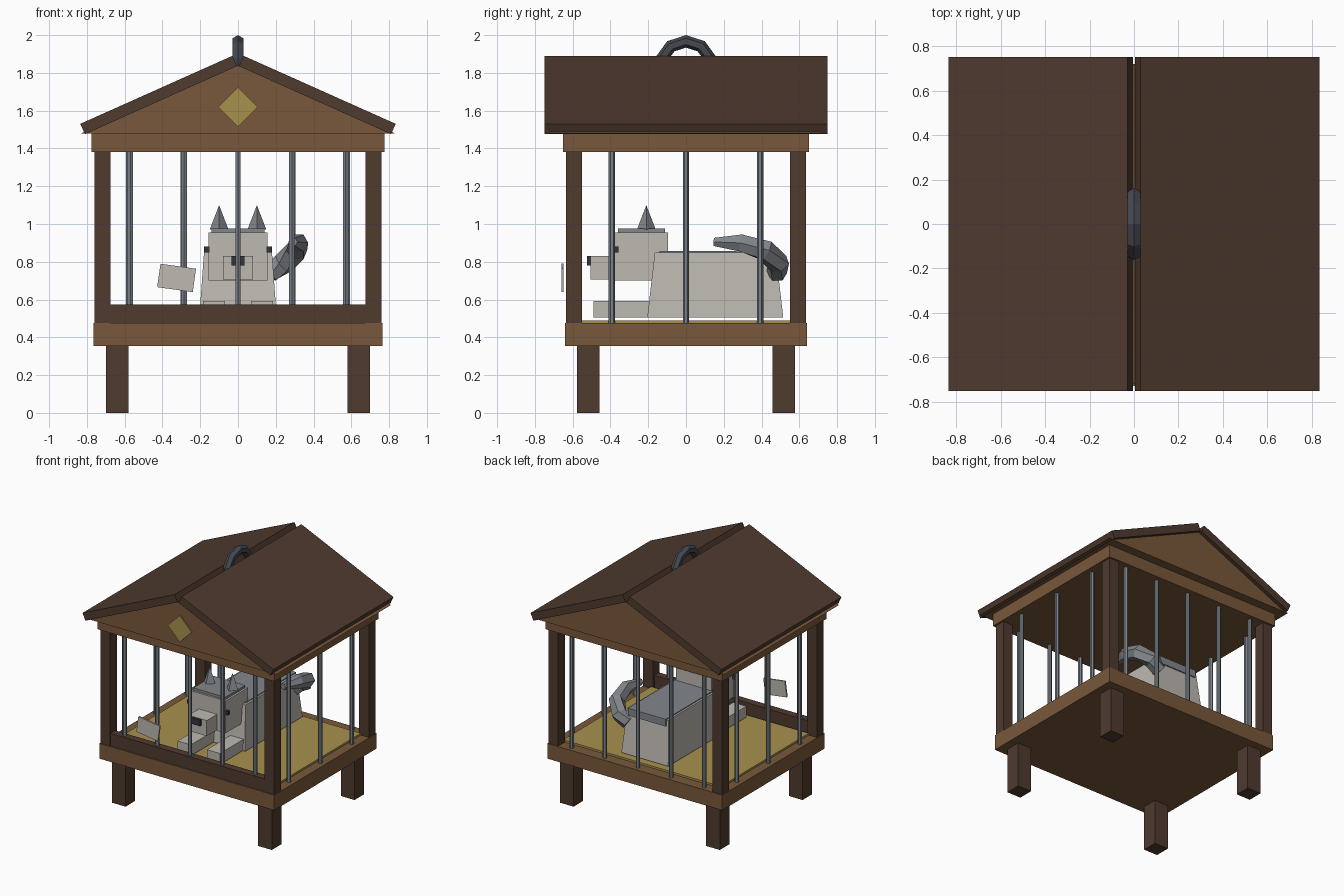
import bpy, bmesh, math
from mathutils import Matrix, Vector

if "Cube" in bpy.data.objects:
    bpy.data.objects.remove(bpy.data.objects["Cube"])


def material(name, r, g, b):
    m = bpy.data.materials.new(name)
    m.use_nodes = True
    m.diffuse_color = (r, g, b, 1)
    m.node_tree.nodes["Principled BSDF"].inputs["Base Color"].default_value = (r, g, b, 1)
    return m


light_wood = material("light wood", .19, .098, .044)
dark_wood = material("dark wood", .078, .043, .028)
straw = material("straw yellow", .39, .285, .075)
steel = material("steel", .2, .225, .255)
iron = material("dark iron", .06, .065, .08)
pale_fur = material("pale fur", .51, .48, .44)
grey_fur = material("grey fur", .225, .24, .26)
black = material("charcoal", .035, .035, .04)


def finish(name, bm, mat, matrix=None):
    """Turn a bmesh into a named object with one material."""
    if matrix:
        bm.transform(matrix)
    bmesh.ops.recalc_face_normals(bm, faces=bm.faces)
    mesh = bpy.data.meshes.new(name)
    bm.to_mesh(mesh)
    bm.free()
    mesh.materials.append(mat)
    ob = bpy.data.objects.new(name, mesh)
    bpy.context.collection.objects.link(ob)
    return ob


def box(name, x, y, z, mat, inset=(0, 0), turn=None):
    """Box from ranges; inset tapers the top, turn rotates about the centre."""
    bm = bmesh.new()
    bmesh.ops.create_cube(bm, size=1)
    size = Vector((x[1] - x[0], y[1] - y[0], z[1] - z[0]))
    centre = Vector((x[0] + x[1], y[0] + y[1], z[0] + z[1])) / 2
    for v in bm.verts:
        top = v.co.z > 0
        v.co = v.co * size
        if top:
            v.co.x -= math.copysign(inset[0], v.co.x)
            v.co.y -= math.copysign(inset[1], v.co.y)
    spin = Matrix.Rotation(turn, 4, 'Y') if turn else Matrix()
    return finish(name, bm, mat, Matrix.Translation(centre) @ spin)


def span(side, a, b):
    return sorted((side * a, side * b))


def cone(name, sides, r1, r2, x, y, z, mat):
    bm = bmesh.new()
    bmesh.ops.create_cone(bm, cap_ends=True, segments=sides, radius1=r1,
                          radius2=r2, depth=z[1] - z[0])
    return finish(name, bm, mat, Matrix.Translation((x, y, sum(z) / 2)))


# Platform, straw floor and top frame
box("platform", (-.765, .765), (-.64, .64), (.355, .475), light_wood)
box("straw_floor", (-.69, .69), (-.55, .55), (.47, .49), straw)
box("top_frame", (-.775, .775), (-.65, .65), (1.38, 1.478), light_wood)
box("front_rail", (-.69, .69), (-.63, -.57), (.475, .575), dark_wood)

# Legs, posts and roof slabs, mirrored
slope = math.atan2(.36, .805)
for sx, side in ((-1, "right"), (1, "left")):
    for sy, end in ((-1, "front"), (1, "back")):
        box(f"{end}_{side}_leg", span(sx, .58, .70), span(sy, .457, .577), (0, .36), dark_wood)
        box(f"{end}_{side}_post", span(sx, .675, .76), span(sy, .55, .635), (.475, 1.38), dark_wood)
    cx = sx * .42
    box(f"{side}_roof_slab", (cx - .441, cx + .441), (-.75, .75), (1.653, 1.713),
        dark_wood, turn=sx * slope)

# Cage bars
for i in range(-2, 3):
    cone("front_bar", 6, .016, .016, i * .285, -.6, (.475, 1.38), steel)
    cone("back_bar", 6, .016, .016, i * .29, .6, (.475, 1.38), steel)
for sx in (-1, 1):
    for i in (-1, 0, 1):
        cone("side_bar", 6, .016, .016, sx * .72, i * .393, (.475, 1.38), steel)

# Gable prism under the roof
bm = bmesh.new()
tri = bm.faces.new([bm.verts.new((x, -.72, z)) for x, z in ((-.835, 1.478), (.835, 1.478), (0, 1.84))])
new = bmesh.ops.extrude_face_region(bm, geom=[tri])["geom"]
bmesh.ops.translate(bm, vec=(0, 1.44, 0), verts=[v for v in new if isinstance(v, bmesh.types.BMVert)])
finish("gable", bm, light_wood)

# Gable diamond
box("gable_diamond", (-.074, .074), (-.729, -.72), (1.546, 1.694), straw, turn=math.pi / 4)

# Ridge handle ring
bpy.ops.mesh.primitive_torus_add(major_segments=10, minor_segments=6, major_radius=.137,
                                 minor_radius=.033, location=(0, 0, 1.83),
                                 rotation=(0, math.pi / 2, 0))
handle = bpy.context.object
handle.name = "ridge_handle"
handle.data.materials.append(iron)
for p in handle.data.polygons:
    p.use_smooth = False

# Name plate hung on the front
box("plate", (-.42, -.23), (-.66, -.648), (.652, .777), pale_fur, turn=math.radians(8))

# Animal: body and head
box("body", (-.205, .205), (-.205, .515), (.505, .85), pale_fur, inset=(.025, .04))
box("back_patch", (-.165, .165), (-.14, .49), (.80, .857), grey_fur)
box("head", (-.155, .155), (-.375, -.095), (.70, .955), pale_fur)
box("head_patch", (-.14, .14), (-.36, -.11), (.95, .975), grey_fur)
box("snout", (-.08, .08), (-.505, -.37), (.707, .83), pale_fur)
box("nose", (-.035, .035), (-.525, -.50), (.78, .83), black)
for sx, side in ((-1, "right"), (1, "left")):
    box(f"{side}_paw", span(sx, .07, .185), (-.49, -.19), (.505, .592), pale_fur)
    box(f"{side}_eye", span(sx, .15, .18), (-.38, -.357), (.85, .88), black)
    cone(f"{side}_ear", 4, .05, 0, sx * .1, -.21, (.97, 1.10), grey_fur)

# Tail: six-sided tapered tube swept along a path
path = [Vector(p) for p in ((.17, .48, .74), (.24, .49, .79), (.31, .42, .86),
                            (.32, .29, .90), (.29, .15, .905))]
radii = (.055, .06, .06, .052, .025)
bm = bmesh.new()
rings = []
for i, (p, r) in enumerate(zip(path, radii)):
    along = path[min(i + 1, len(path) - 1)] - path[max(i - 1, 0)]
    across = along.cross(Vector((0, 0, 1))).normalized()
    up = across.cross(along).normalized()
    angles = [math.tau * k / 6 for k in range(6)]
    rings.append([bm.verts.new(p + r * (across * math.cos(a) + up * math.sin(a))) for a in angles])
for a, b in zip(rings, rings[1:]):
    for k in range(6):
        n = (k + 1) % 6
        bm.faces.new((a[k], a[n], b[n], b[k]))
bm.faces.new(rings[0])
bm.faces.new(rings[-1])
finish("tail", bm, grey_fur)
